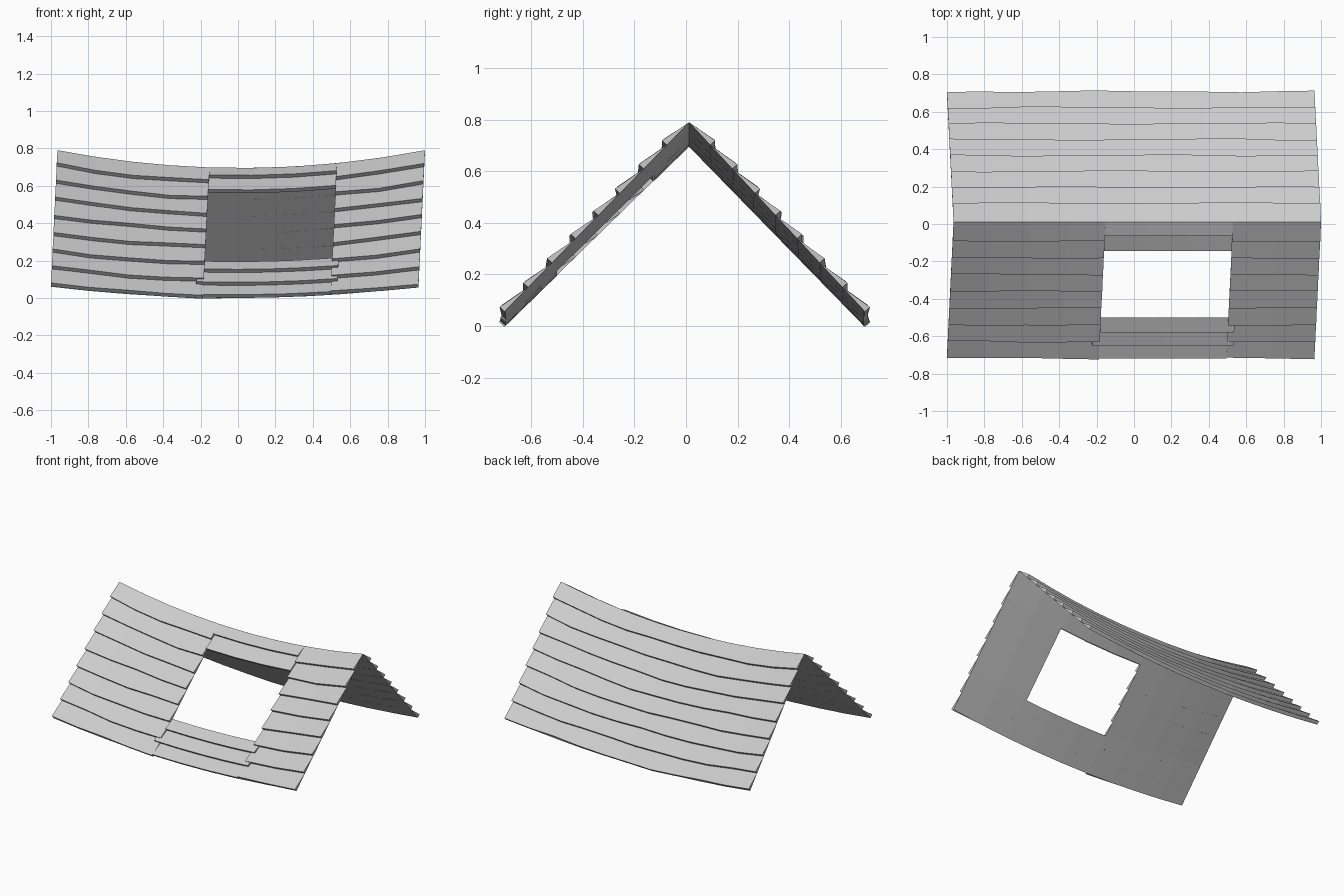
import bpy, bmesh, math
from mathutils import Vector

if "Cube" in bpy.data.objects:
    bpy.data.objects.remove(bpy.data.objects["Cube"])

mat = bpy.data.materials.new("grey")
mat.diffuse_color = (0.6, 0.6, 0.6, 1)
mat.use_nodes = True
mat.node_tree.nodes["Principled BSDF"].inputs["Base Color"].default_value = mat.diffuse_color

SEG = 10                       # segments along the roof
STEP = 0.026                   # thickness of a shingle's lower edge
HOLE = (-0.173, 0.521, 0.19, 0.72)   # x0, x1, s0, s1 of the window opening
ROWS = [0.0] + [0.12 + 0.1257 * k for k in range(8)]


def point(side, x, s, off=0.0):
    """Roof surface: x along the ridge, s 0 (ridge) to 1 (eave), off outward."""
    ridge, eave = 0.695 + 0.095 * x * x, 0.06 * x * x
    foot = -0.70 if side < 0 else 0.69
    return Vector((0.9825 * x + 0.0175 - 0.035 * s,
                   0.012 + (foot - 0.012) * s + side * off * 0.733,
                   ridge + (eave - ridge) * s + off * 0.681))


def wobble(s, x):
    """Hand-laid unevenness of a shingle edge."""
    if s < 0.01:
        return s
    return s + 0.005 * math.sin(5 * x + 40 * s) + 0.003 * math.sin(11 * x + 23 * s)


def samples(x0, x1):
    n = max(2, round((x1 - x0) / 2 * SEG))
    return [x0 + (x1 - x0) * i / n for i in range(n + 1)]


def finish(bm, name):
    me = bpy.data.meshes.new(name)
    bm.to_mesh(me)
    bm.free()
    me.materials.append(mat)
    ob = bpy.data.objects.new(name, me)
    bpy.context.collection.objects.link(ob)


def shingle(bm, side, x0, x1, s0, s1, wob=True):
    """Wedge: flush at its top edge, STEP thick at its lower edge."""
    prev = None
    for x in samples(x0, x1):
        a, b = (wobble(s0, x), wobble(s1, x)) if wob else (s0, s1)
        ring = [bm.verts.new(point(side, x, *p))
                for p in ((a, 0), (b, STEP), (b, 0))]
        if prev:
            for i in (0, 1):
                f = [prev[i], ring[i], ring[i + 1], prev[i + 1]]
                bm.faces.new(f if side > 0 else f[::-1])
        else:
            bm.faces.new(ring if side > 0 else ring[::-1])
        prev = ring
    bm.faces.new(prev[::-1] if side > 0 else prev)


def deck(name, side, hole=None):
    """Underside sheet, with an optional opening."""
    bm = bmesh.new()
    if hole:
        xs = samples(-1, hole[0]) + samples(hole[0], hole[1])[1:] + samples(hole[1], 1)[1:]
        ss = [0, hole[2], hole[3], 1]
    else:
        xs, ss = samples(-1, 1), [0, 1]
    grid = [[bm.verts.new(point(side, x, s)) for s in ss] for x in xs]
    for i in range(len(xs) - 1):
        for j in range(len(ss) - 1):
            if hole and j == 1 and hole[0] - 1e-6 <= xs[i] < hole[1] - 1e-6:
                continue
            f = [grid[i][j], grid[i][j + 1], grid[i + 1][j + 1], grid[i + 1][j]]
            bm.faces.new(f[::-1] if side > 0 else f)
    finish(bm, name)


# back slope
deck("back_deck", 1)
bm = bmesh.new()
for a, b in zip(ROWS, ROWS[1:]):
    shingle(bm, 1, -1, 1, a, b)
finish(bm, "back_shingles")

# front slope, either side of the opening
deck("front_deck", -1, HOLE)
bm = bmesh.new()
for a, b in zip(ROWS, ROWS[1:]):
    shingle(bm, -1, -1, HOLE[0], a, b)
    shingle(bm, -1, HOLE[1], 1, a, b)
finish(bm, "front_side_shingles")

# short shingles above and below the opening, some lapping the sides
bm = bmesh.new()
for a, b, l, r in ((0, 0.082, 0, 0), (0.082, 0.194, 0, 0), (HOLE[3], 0.805, 0, 0.035),
                   (0.805, 0.904, 0.04, 0.035), (0.904, 1.0, 0, 0)):
    shingle(bm, -1, HOLE[0] - l, HOLE[1] + r, a, b, wob=False)
finish(bm, "opening_shingles")
